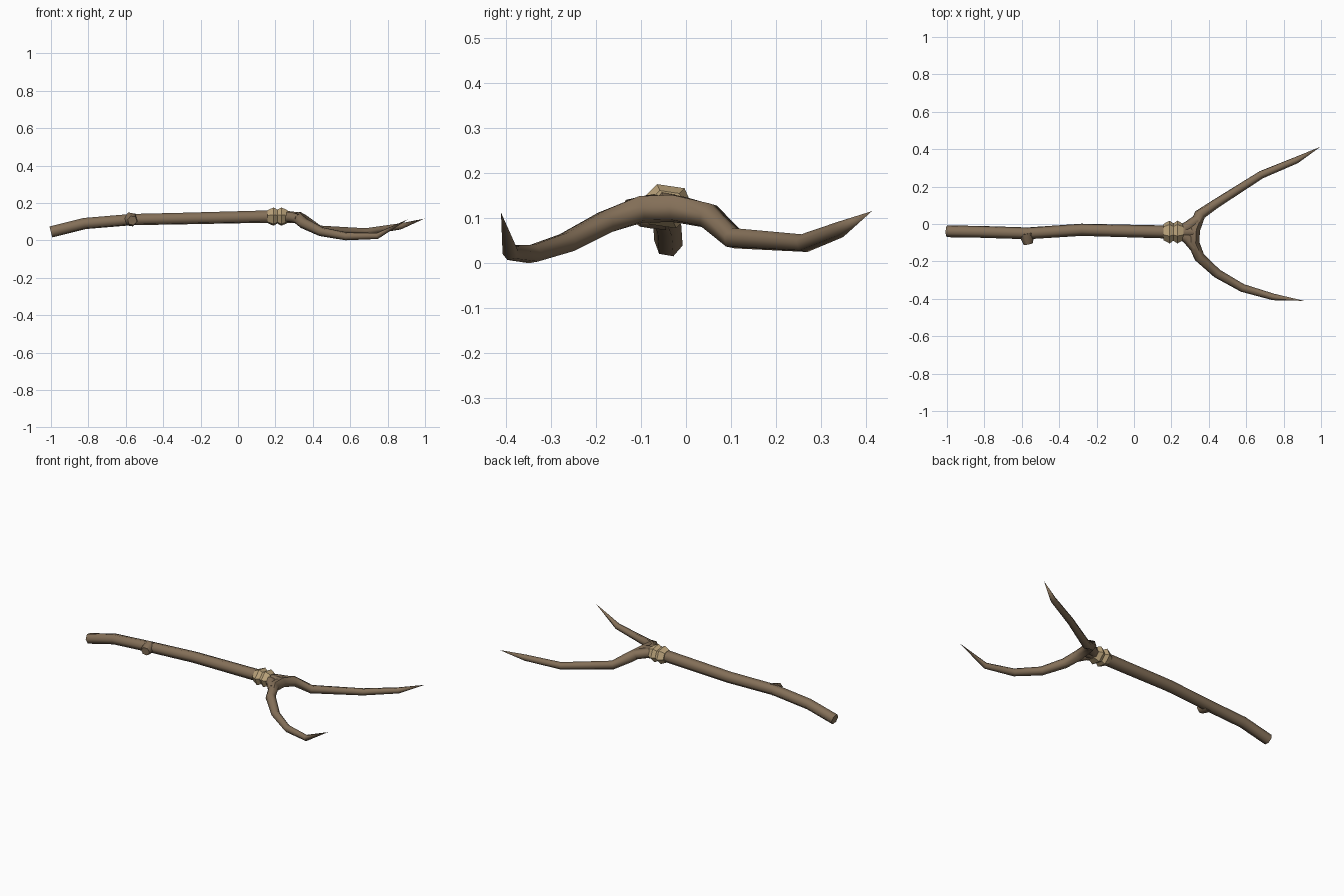
import bpy, bmesh, math
from mathutils import Vector

if "Cube" in bpy.data.objects:
    bpy.data.objects.remove(bpy.data.objects["Cube"])


def material(name, rgb):
    m = bpy.data.materials.new(name)
    m.diffuse_color = (*rgb, 1.0)
    m.use_nodes = True
    m.node_tree.nodes["Principled BSDF"].inputs["Base Color"].default_value = m.diffuse_color
    return m


WOOD = material("brown wood", (0.23, 0.16, 0.098))
CORD = material("tan cord", (0.50, 0.37, 0.20))


def tube(name, pts, mat, sides=6, phase=50, squash=1.0, smooth=60):
    """Sweep a polygon along (x, y, z, radius) points; radius 0 makes a tip."""
    P = [Vector(p[:3]) for p in pts]
    n = len(P)
    bm = bmesh.new()
    rings = []
    up = Vector((0, 0, 1))
    for i, p in enumerate(P):
        r = pts[i][3]
        a = (p - P[i - 1]).normalized() if i > 0 else (P[1] - p).normalized()
        b = (P[i + 1] - p).normalized() if i < n - 1 else a
        t = (a + b).normalized()
        side = up.cross(t).normalized()
        u = t.cross(side)
        if r == 0:
            rings.append([bm.verts.new(p)])
            continue
        ring = []
        for k in range(sides):
            ang = math.radians(phase) + k * math.tau / sides
            ring.append(bm.verts.new(p + side * (r * math.cos(ang)) + u * (r * squash * math.sin(ang))))
        rings.append(ring)
    for A, B in zip(rings, rings[1:]):
        for k in range(sides):
            j = (k + 1) % sides
            f = [A[k % len(A)], A[j % len(A)], B[j % len(B)], B[k % len(B)]]
            bm.faces.new(list(dict.fromkeys(f)))
    for R in (rings[0], rings[-1]):
        if len(R) > 1:
            bm.faces.new(R)
    bmesh.ops.recalc_face_normals(bm, faces=bm.faces)
    me = bpy.data.meshes.new(name)
    bm.to_mesh(me)
    bm.free()
    me.materials.append(mat)
    ob = bpy.data.objects.new(name, me)
    bpy.context.collection.objects.link(ob)
    if smooth:
        bpy.ops.object.select_all(action='DESELECT')
        ob.select_set(True)
        bpy.context.view_layer.objects.active = ob
        bpy.ops.object.shade_smooth_by_angle(angle=math.radians(smooth + 1))
    return ob


# long crooked handle
tube("shaft", [(-1.0, -0.039, 0.045, 0.032), (-0.82, -0.042, 0.09, 0.032),
               (-0.57, -0.05, 0.111, 0.032), (-0.28, -0.031, 0.117, 0.033),
               (0.15, -0.042, 0.127, 0.035), (0.26, -0.042, 0.126, 0.034),
               (0.32, -0.042, 0.122, 0.03)], WOOD)

# forked branch: both tines in one continuous sweep
tube("fork_tines", [(0.91, -0.411, 0.113, 0), (0.745, -0.39, 0.024, 0.018),
                    (0.58, -0.342, 0.021, 0.022), (0.445, -0.265, 0.046, 0.025),
                    (0.35, -0.178, 0.092, 0.029), (0.318, -0.10, 0.12, 0.032),
                    (0.322, -0.03, 0.122, 0.032), (0.352, 0.05, 0.106, 0.031),
                    (0.432, 0.105, 0.056, 0.025), (0.68, 0.263, 0.045, 0.021),
                    (0.87, 0.342, 0.075, 0.018), (0.997, 0.413, 0.116, 0)], WOOD)

# flared crotch where the tines leave the handle
for name, x, y in (("upper_crotch", 0.338, 0.022), ("lower_crotch", 0.325, -0.125)):
    tube(name, [(0.235, -0.043, 0.126, 0.030), (0.285, -0.042 + (y + 0.042) * 0.4, 0.124, 0.030),
                (x, y, 0.115, 0.028)], WOOD)

# cut-off twig stub on the handle
tube("twig_stub", [(-0.575, -0.05, 0.112, 0.04), (-0.57, -0.08, 0.109, 0.034),
                   (-0.565, -0.107, 0.106, 0.026)], WOOD)

# two turns of cord around the neck
tube("cord_binding", [(x, -0.043, 0.127, r) for x, r in
                      ((0.158, 0.044), (0.19, 0.062), (0.211, 0.047), (0.232, 0.062), (0.264, 0.044))],
     CORD, squash=0.84, smooth=30)
